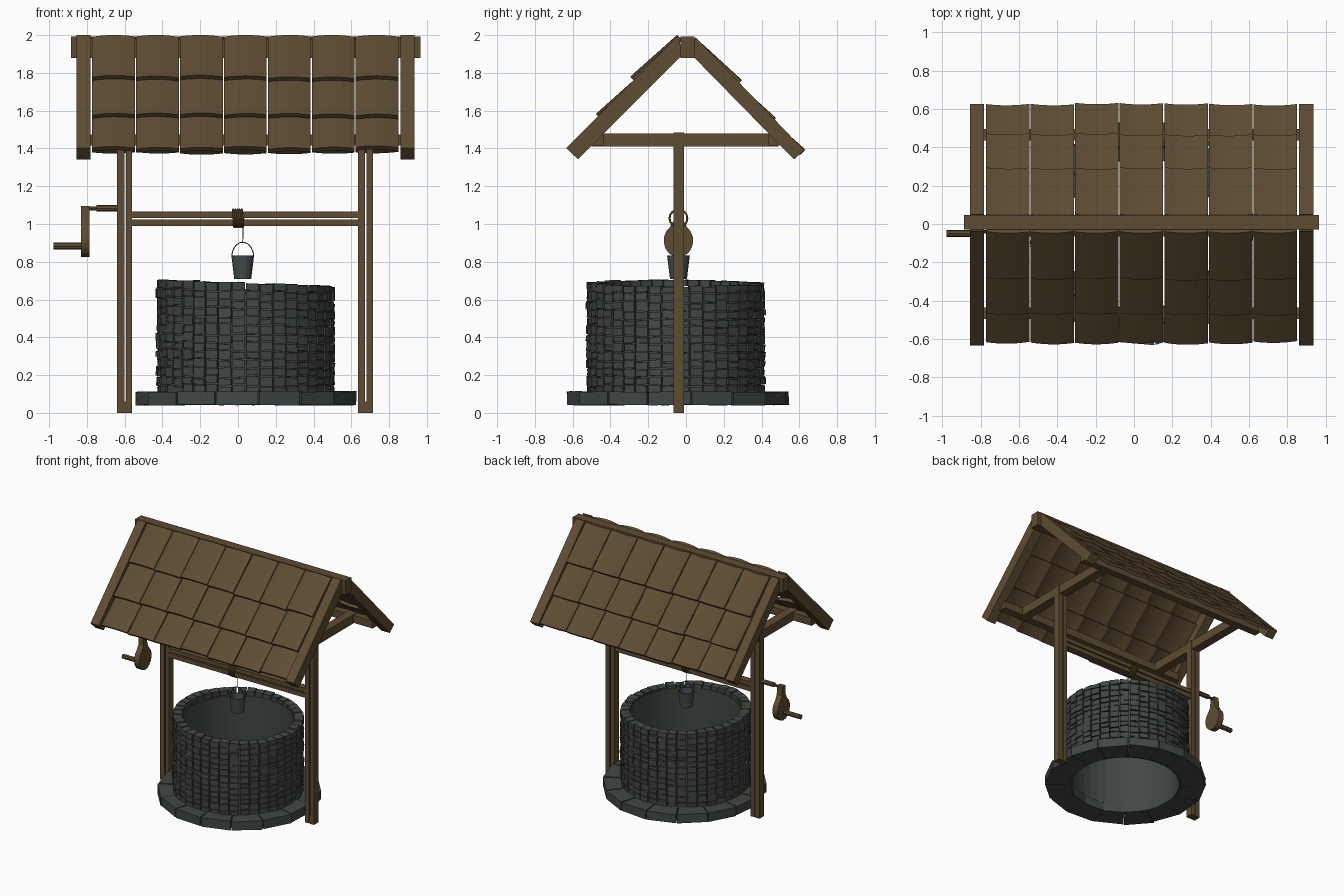
import bpy, bmesh, math, random
from mathutils import Vector, Matrix

if "Cube" in bpy.data.objects:
    bpy.data.objects.remove(bpy.data.objects["Cube"])
random.seed(4)
rnd = random.uniform

def mat(name, c):
    m = bpy.data.materials.new(name)
    m.diffuse_color = (*c, 1)
    m.use_nodes = True
    m.node_tree.nodes["Principled BSDF"].inputs["Base Color"].default_value = m.diffuse_color
    return m

WOOD = mat("brown wood", (0.112, 0.072, 0.033))
STONE = mat("grey stone", (0.052, 0.064, 0.056))
METAL = mat("bucket metal", (0.058, 0.073, 0.074))
ROPE = mat("rope yellow", (0.11, 0.08, 0.015))

def finish(bm, name, m, smooth=False):
    bmesh.ops.recalc_face_normals(bm, faces=bm.faces)
    me = bpy.data.meshes.new(name)
    bm.to_mesh(me)
    bm.free()
    me.materials.append(m)
    for p in me.polygons:
        p.use_smooth = smooth
    o = bpy.data.objects.new(name, me)
    bpy.context.collection.objects.link(o)
    return o

def hexa(bm, v):
    """Six-sided block from 8 points: bottom loop then top loop."""
    v = [bm.verts.new(p) for p in v]
    for f in ((0, 1, 2, 3), (4, 5, 6, 7), (0, 1, 5, 4), (1, 2, 6, 5), (2, 3, 7, 6), (3, 0, 4, 7)):
        bm.faces.new([v[i] for i in f])

def add_box(bm, x0, x1, y0, y1, z0, z1):
    hexa(bm, [(x, y, z) for z in (z0, z1) for x, y in ((x0, y0), (x1, y0), (x1, y1), (x0, y1))])

def box(name, *b):
    bm = bmesh.new()
    add_box(bm, *b)
    return finish(bm, name, WOOD)

def prism_x(name, yz, x0, x1, m=WOOD):
    """Side-view outline extruded along x."""
    bm = bmesh.new()
    f = bm.faces.new([bm.verts.new((x0, y, z)) for y, z in yz])
    g = bmesh.ops.extrude_face_region(bm, geom=[f])
    for v in g["geom"]:
        if isinstance(v, bmesh.types.BMVert):
            v.co.x = x1
    return finish(bm, name, m)

def circle(y, z, r, n):
    return [(y + r * math.cos(2 * math.pi * i / n), z + r * math.sin(2 * math.pi * i / n)) for i in range(n)]

def lathe(name, prof, c, n, m):
    bm = bmesh.new()
    rings = [[bm.verts.new((c[0] + r * math.cos(2 * math.pi * i / n), c[1] + r * math.sin(2 * math.pi * i / n), z))
              for i in range(n)] for r, z in prof]
    for a, b in zip(rings, rings[1:]):
        for i in range(n):
            bm.faces.new((a[i], a[i - 1], b[i - 1], b[i]))
    return finish(bm, name, m), rings

def wire(name, pts, r, m):
    cu = bpy.data.curves.new(name, 'CURVE')
    cu.dimensions = '3D'
    cu.bevel_depth = r
    cu.bevel_resolution = 1
    cu.use_fill_caps = True
    s = cu.splines.new('POLY')
    s.points.add(len(pts) - 1)
    for p, q in zip(s.points, pts):
        p.co = (*q, 1)
    cu.materials.append(m)
    o = bpy.data.objects.new(name, cu)
    bpy.context.collection.objects.link(o)

# stone wall: stacked columns of uneven bricks
CX, CY = 0.04, -0.055
def arc_block(bm, r0, r1, a0, a1, z0, z1, j=0.0, cx=CX, cy=CY):
    pts = []
    for z in (z0, z1):
        for r, a in ((r0, a0), (r1, a0), (r1, a1), (r0, a1)):
            rr = r + rnd(-j, j)
            pts.append((cx + rr * math.cos(a), cy + rr * math.sin(a), z + rnd(-j, j)))
    hexa(bm, pts)

bm = bmesh.new()
COLS, ROWS = 40, 13
for c in range(COLS):
    a = 2 * math.pi * c / COLS
    w = 2 * math.pi / COLS
    top = 0.69 - 0.018 * math.cos(a) + rnd(-0.004, 0.004)
    cuts = [0.10] + [0.10 + (top - 0.10) * (k + rnd(-0.2, 0.2)) / ROWS for k in range(1, ROWS)] + [top]
    for z0, z1 in zip(cuts, cuts[1:]):
        arc_block(bm, 0.405, 0.471 + rnd(-0.006, 0.006), a + w * 0.05, a + w * (0.95 + rnd(-0.04, 0.03)),
                  z0 + 0.003, z1 - 0.003, 0.003)
finish(bm, "wall_bricks", STONE)
lathe("wall_lining", [(0.40, 0.05), (0.452, 0.05), (0.452, 0.655), (0.40, 0.655), (0.40, 0.05)],
      (CX, CY), 40, STONE)

# base ring of broad slabs
bm = bmesh.new()
for i in range(16):
    a, w = 2 * math.pi * (i + 0.3) / 16, 2 * math.pi / 16
    arc_block(bm, 0.41, 0.592 + rnd(-0.006, 0.006), a + 0.006, a + w - 0.006, 0.042, 0.112, 0.003, 0.04, -0.042)
finish(bm, "base_slabs", STONE)

# posts, each of two boards with a narrow slot
for side, x0, slot in (("left", -0.64, -0.598), ("right", 0.635, 0.676)):
    bm = bmesh.new()
    add_box(bm, x0, slot - 0.004, -0.066, -0.01, 0, 1.485)
    add_box(bm, slot + 0.004, x0 + 0.08, -0.066, -0.01, 0, 1.485)
    add_box(bm, x0 + 0.01, x0 + 0.07, -0.06, -0.016, 0.0, 0.06)
    finish(bm, side + "_post", WOOD)
    box(side + "_tie_beam", x0 + 0.005, x0 + 0.075, -0.50, 0.49, 1.41, 1.48)

# split axle beam
bm = bmesh.new()
add_box(bm, -0.57, 0.645, -0.066, -0.012, 0.99, 1.024)
add_box(bm, -0.57, 0.645, -0.066, -0.012, 1.033, 1.065)
finish(bm, "axle_beam", WOOD)

# ridge, rafters, eave beams
box("ridge_beam", -0.885, 0.965, -0.028, 0.046, 1.88, 1.992)
for n, x0, x1 in (("left", -0.855, -0.782), ("right", 0.86, 0.935)):
    prism_x(n + "_front_rafter", [(-0.04, 2.0), (-0.633, 1.402), (-0.572, 1.342), (-0.02, 1.895)], x0, x1)
    prism_x(n + "_back_rafter", [(0.05, 1.99), (0.626, 1.39), (0.572, 1.342), (0.03, 1.895)], x0, x1)
for n, s in (("front", -1), ("back", 1)):
    y = s * 0.465
    box(n + "_eave_beam", -0.80, 0.88, y - 0.03, y + 0.03, 1.415, 1.475)

# curved roof tiles: three rows of seven on each slope
def tiles(name, origin, s, lifts, arch):
    bm = bmesh.new()
    down, up = Vector((0, s * 0.70, -0.714)), Vector((0, s * 0.714, 0.70))
    w, seg = 0.2325, 6
    spans = ((0.0, 0.325), (0.265, 0.595), (0.535, 0.825))
    for (s0, s1), (n0, n1) in zip(spans, lifts):
        for c in range(7):
            ds, tilt = rnd(-0.006, 0.008), rnd(-0.004, 0.004)
            rows = []
            for sv, nv in ((s0, n0), (s1 + ds, n1)):
                for th in (0, -0.026):
                    row = []
                    for k in range(seg + 1):
                        t = k / seg
                        h = nv + th + arch * (1 - (2 * t - 1) ** 2) - max(arch, 0) + tilt * (t - 0.5)
                        p = Vector((-0.775 + c * w + 0.003 + t * (w - 0.006), *origin)) + down * sv + up * h
                        row.append(bm.verts.new(p))
                    rows.append(row)
            a, b, d, e = rows
            for p, q in ((a, d), (d, e), (e, b), (b, a)):
                for k in range(seg):
                    bm.faces.new((p[k], p[k + 1], q[k + 1], q[k]))
            for k in (0, seg):
                bm.faces.new((a[k], d[k], e[k], b[k]))
    finish(bm, name, WOOD)

tiles("front_tiles", (-0.042, 1.995), -1, ((0.008, 0.03), (0.0, 0.022), (-0.018, 0.006)), 0.012)
tiles("back_tiles", (0.05, 1.985), 1, ((0.0, 0.018), (-0.015, 0.006), (-0.02, 0.0)), -0.010)

# crank: shaft, teardrop arm, grip
YC = -0.04
prism_x("crank_shaft", circle(YC, 1.083, 0.018, 8), -0.75, -0.60)
prism_x("crank_pin", circle(YC, 1.082, 0.010, 8), -0.80, -0.74)
drop = [(YC - 0.02, 1.095), (YC - 0.024, 1.02)]
for i in range(15):
    a = math.radians(125 + 290 * i / 14)
    drop.append((YC + 0.078 * math.cos(a), 0.912 + 0.088 * math.sin(a)))
drop += [(YC + 0.024, 1.02), (YC + 0.02, 1.095)]
prism_x("crank_arm", drop, -0.832, -0.787)
prism_x("crank_grip", circle(-0.05, 0.884, 0.018, 8), -0.977, -0.82)

# rope coil and hanging rope
N = 16
coil = [(-0.028 + 0.056 * i / (N * 5), YC + 0.047 * math.cos(2 * math.pi * i / N),
         1.03 + 0.047 * math.sin(2 * math.pi * i / N)) for i in range(N * 5 + 1)]
wire("rope_coil", coil, 0.0055, ROPE)
wire("hanging_rope", [(0.026, YC, 1.0), (0.025, YC, 0.90)], 0.003, ROPE)

# bucket and its wire handle
lathe("bucket", [(0.001, 0.71), (0.045, 0.71), (0.06, 0.832), (0.054, 0.832), (0.041, 0.72), (0.001, 0.72)],
      (0.025, YC), 16, METAL)
wire("bucket_handle", [(0.025 + 0.058 * math.cos(math.pi * i / 14), YC, 0.825 + 0.078 * math.sin(math.pi * i / 14))
                       for i in range(15)], 0.003, METAL)
